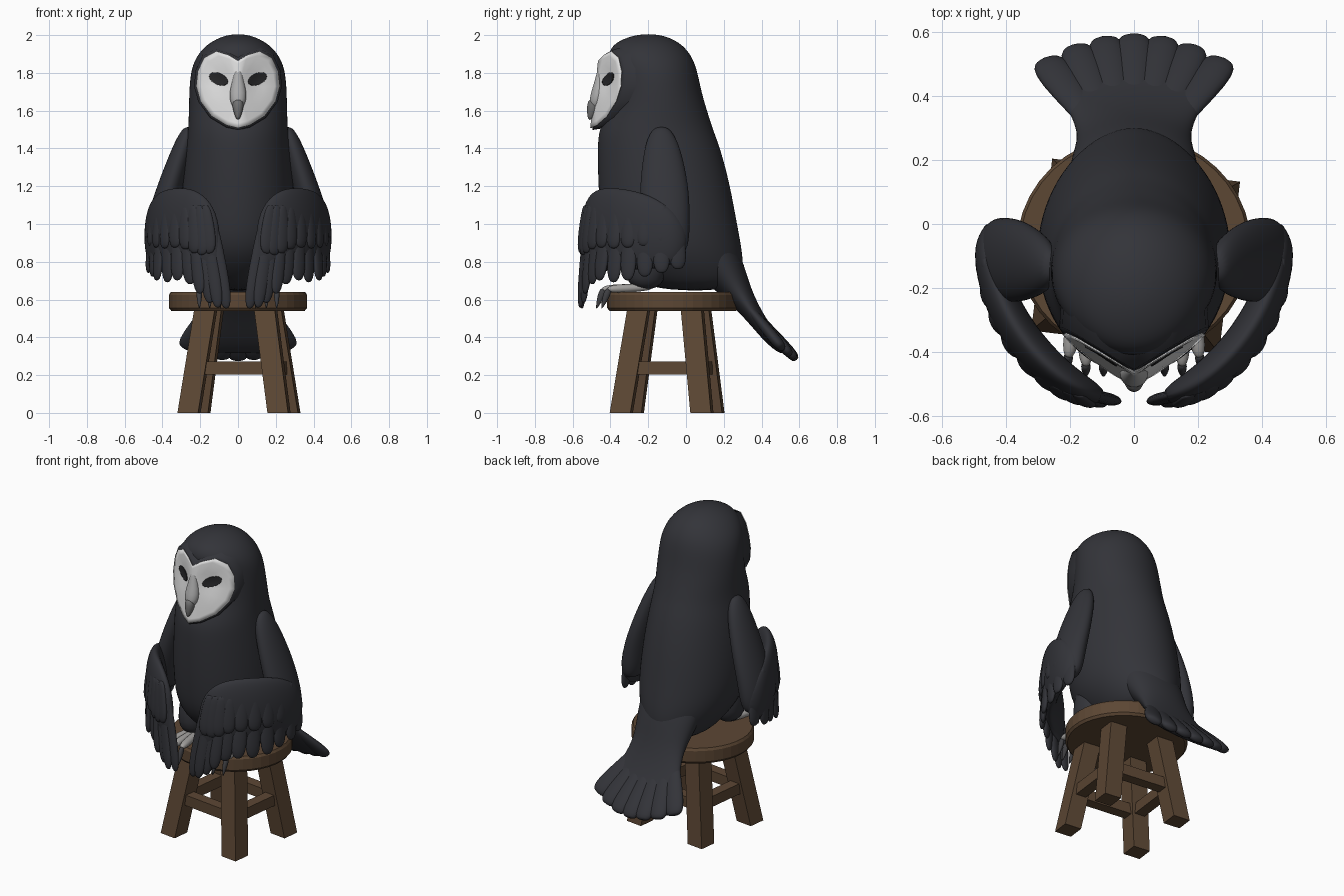
import bpy, bmesh, math
from mathutils import Vector as V

if "Cube" in bpy.data.objects:
    bpy.data.objects.remove(bpy.data.objects["Cube"])


def material(name, rgb):
    m = bpy.data.materials.new(name)
    m.diffuse_color = (*rgb, 1)
    m.use_nodes = True
    m.node_tree.nodes["Principled BSDF"].inputs["Base Color"].default_value = m.diffuse_color
    return m


FEATHER = material("charcoal feathers", (0.033, 0.034, 0.041))
WHITE = material("white face", (0.76, 0.76, 0.76))
GREY = material("grey bridge", (0.42, 0.42, 0.42))
BEAK = material("dark grey beak", (0.17, 0.17, 0.17))
EYE = material("dark eyes", (0.02, 0.02, 0.022))
FOOT = material("pale grey feet", (0.36, 0.35, 0.34))
CLAW = material("dark claws", (0.05, 0.05, 0.055))
WOOD = material("brown wood", (0.108, 0.063, 0.034))


def finish(name, bm, mat, smooth=True, sub=0):
    bmesh.ops.recalc_face_normals(bm, faces=bm.faces)
    me = bpy.data.meshes.new(name)
    for f in bm.faces:
        f.smooth = smooth
    bm.to_mesh(me)
    bm.free()
    me.materials.append(mat)
    ob = bpy.data.objects.new(name, me)
    bpy.context.collection.objects.link(ob)
    if sub:
        mod = ob.modifiers.new("smooth", 'SUBSURF')
        mod.levels = mod.render_levels = sub
    return ob


def loft(name, rings, mat, seg=16, sub=2, smooth=True, turn=0.0):
    """Skin through rings given as (centre, axis a, axis b)."""
    bm = bmesh.new()
    loops = []
    for c, a, b in rings:
        c, a, b = V(c), V(a), V(b)
        loops.append([bm.verts.new(c + a * math.cos(t) + b * math.sin(t))
                      for t in (turn + 2 * math.pi * i / seg for i in range(seg))])
    for l, m in zip(loops, loops[1:]):
        for i in range(seg):
            j = (i + 1) % seg
            bm.faces.new((l[i], l[j], m[j], m[i]))
    bm.faces.new(loops[0])
    bm.faces.new(loops[-1])
    return finish(name, bm, mat, smooth, sub)


def pod(name, p0, p1, wide, thick, normal, mat,
        prof=((0, .3), (.06, .65), (.35, .9), (.75, 1), (.93, .75), (1, .3))):
    """Flattened rounded rod from p0 to p1, such as a feather or toe."""
    p0, p1 = V(p0), V(p1)
    d = p1 - p0
    a = d.cross(V(normal)).normalized()
    n = a.cross(d).normalized()
    loft(name, [(p0 + d * t, a * wide * r, n * thick * r) for t, r in prof], mat, 10, 1)


def beam(name, p0, p1, w, rot):
    """Square wooden bar."""
    p0, p1 = V(p0), V(p1)
    d = p1 - p0
    if abs(d.z) > .3:
        a, b = V((math.cos(rot), math.sin(rot), 0)), V((-math.sin(rot), math.cos(rot), 0))
    else:
        b = V((0, 0, 1))
        a = d.cross(b).normalized()
    k = w / 2 * math.sqrt(2)
    loft(name, [(p0, a * k, b * k), (p1, a * k, b * k)], WOOD, 4, 0, False, math.pi / 4)


# ---------------- stool ----------------
SY = -0.07
loft("seat", [((0, SY, z), (r + .018, 0, 0), (0, r, 0)) for z, r in
              ((.54, .335), (.555, .347), (.625, .347), (.64, .338))], WOOD, 40, 0, False)
ROT = math.radians(-7)


def leg_point(sx, sy, z):
    k = 1 - .33 * z / .54
    x, y = sx * .24 * k, sy * .215 * k
    return (x * math.cos(ROT) - y * math.sin(ROT) + .005,
            x * math.sin(ROT) + y * math.cos(ROT) - .1 + .02 * z, z)


corners = [(-1, -1), (1, -1), (1, 1), (-1, 1)]
for i, c in enumerate(corners):
    beam("stool_leg", leg_point(*c, 0), leg_point(*c, .56), .11, ROT)
    beam("stool_stretcher", leg_point(*c, .237), leg_point(*corners[(i + 1) % 4], .237), .068, 0)

# ---------------- body and head ----------------
body = [(.645, .05, .14, .2), (.72, .01, .215, .30), (.85, -.06, .29, .365), (1.0, -.09, .31, .365),
        (1.2, -.115, .3, .355), (1.4, -.143, .28, .33), (1.5, -.16, .267, .307), (1.6, -.15, .264, .265),
        (1.7, -.155, .262, .24), (1.8, -.165, .255, .23), (1.88, -.19, .23, .23),
        (1.95, -.205, .17, .19), (1.99, -.2, .095, .11), (2.005, -.2, .03, .035)]
loft("body", [((0, cy, z), (rx, 0, 0), (0, ry, 0)) for z, cy, rx, ry in body], FEATHER, 20, 2)

# ---------------- tail ----------------
up = V((0, .75, .65))
loft("tail_base", [((0, y, z), (w, 0, 0), up * t) for y, z, w, t in
                   ((.08, .93, .2, .12), (.13, .87, .215, .14), (.215, .74, .195, .115),
                    (.28, .635, .175, .075), (.35, .53, .205, .05), (.43, .42, .25, .04),
                    (.49, .355, .275, .034), (.53, .32, .255, .02))], FEATHER, 16, 2)
for i in range(-3, 4):
    u = i / 3
    pod("tail_feather", (.10 * u, .28, .62), (.275 * u, .587 - .075 * u * u, .28 + .06 * u * u),
        .068, .034, up, FEATHER,
        ((0, .3), (.06, .55), (.35, .75), (.8, 1), (.95, .85), (1, .5)))

# ---------------- face ----------------


def face_y(x, z):
    bowl = .018 * math.exp(-((abs(x) - .1) ** 2 + (z - 1.76) ** 2) / .004)
    return -.458 - .045 * (1.9 - z) / .39 + .5 * abs(x) + .5 * x * x + bowl


HEART = [(0, 1.865), (.05, 1.895), (.115, 1.915), (.18, 1.88), (.213, 1.81), (.222, 1.73),
         (.2, 1.65), (.14, 1.57), (.06, 1.522), (0, 1.508)]
HEART += [(-x, z) for x, z in HEART[-2:0:-1]]


def patch(name, outline, centre, scale, offset, mat, depth=0):
    """Polar grid laid on the face surface, with an optional rim going back."""
    bm = bmesh.new()
    cx, cz = centre
    n = len(outline)
    loops = []
    for k in range(1, 9):
        r = scale * k / 8
        pts = [(cx + (x - cx) * r, cz + (z - cz) * r) for x, z in outline]
        loops.append([bm.verts.new((x, face_y(x, z) + offset, z)) for x, z in pts])
    if depth:
        # rim blends up into the crown and back into the cheeks
        loops.append([bm.verts.new((v.co.x * .97, v.co.y + depth,
                                    v.co.z + .14 * max(0, v.co.z - 1.7) - .1 * min(0, v.co.z - 1.7)))
                      for v in loops[-1]])
    mid = bm.verts.new((cx, face_y(cx, cz) + offset, cz))
    for i in range(n):
        j = (i + 1) % n
        bm.faces.new((mid, loops[0][i], loops[0][j]))
        for l, m in zip(loops, loops[1:]):
            bm.faces.new((l[i], m[i], m[j], l[j]))
    ob = finish(name, bm, mat)
    if not depth:
        ob.modifiers.new("thickness", 'SOLIDIFY').thickness = .004
    return ob


patch("face_ruff", HEART, (0, 1.72), 1.05, .008, FEATHER, .12)
patch("face_disc", HEART, (0, 1.72), 1.0, -.004, WHITE)
for s in (-1, 1):
    eye = [(s * (.104 + .049 * math.cos(t)),
            1.768 + .032 * math.sin(t) + .014 * math.cos(t)) for t in
           (2 * math.pi * i / 16 for i in range(16))]
    patch("eye", eye, (s * .104, 1.768), 1, -.009, EYE)
loft("nose_bridge", [((0, y, z), (w, 0, 0), (0, d, 0)) for z, y, w, d in
                     ((1.84, -.452, .012, .012), (1.76, -.455, .03, .028), (1.69, -.465, .05, .042),
                      (1.64, -.475, .042, .04), (1.61, -.48, .02, .02))], GREY, 12, 1)
loft("beak", [((0, y, z), (w, 0, 0), (0, d, 0)) for z, y, w, d in
              ((1.665, -.485, .024, .03), (1.63, -.49, .034, .036), (1.59, -.497, .024, .028),
               (1.55, -.51, .007, .01))], BEAK, 12, 1)

# ---------------- wings, legs and feet ----------------
# x, y, top height, lower height, half thickness of the folded forewing
FOREWING = [(.45, .01, .98, .86, .02), (.472, -.05, 1.06, .79, .04), (.465, -.13, 1.13, .76, .05),
            (.425, -.26, 1.18, .75, .058), (.345, -.39, 1.2, .75, .06), (.24, -.49, 1.195, .74, .055),
            (.15, -.54, 1.13, .70, .045), (.095, -.553, 1.0, .70, .02)]
# root then tip of each long feather
FEATHERS = [((.15, -.54, 1.06), (.06, -.56, .55)), ((.18, -.535, 1.05), (.105, -.56, .555)),
            ((.21, -.525, 1.02), (.15, -.55, .58)), ((.24, -.51, 1.0), (.2, -.535, .63)),
            ((.28, -.48, 1.0), (.255, -.505, .68)), ((.33, -.43, 1.0), (.32, -.46, .7)),
            ((.38, -.37, 1.0), (.38, -.39, .69)), ((.42, -.30, 1.0), (.43, -.31, .7)),
            ((.45, -.22, 1.0), (.46, -.22, .72)), ((.465, -.13, 1.0), (.475, -.13, .74)),
            ((.465, -.05, 1.0), (.47, -.04, .76))]
for s in (-1, 1):
    side = "right" if s > 0 else "left"

    def out(p):
        return V((p[0] * s, p[1] + .1, 0)).normalized()

    def m(p, push=0):
        return V((p[0] * s, p[1], p[2])) + out(p) * push

    # upper arm
    loft(side + "_upper_wing", [((s * x, y, z), (rx, 0, 0), (0, ry, 0)) for z, x, y, rx, ry in
         ((1.515, .262, -.13, .02, .03), (1.48, .272, -.13, .04, .065), (1.4, .295, -.125, .058, .1),
          (1.2, .36, -.115, .072, .135), (1.02, .41, -.11, .08, .135), (.9, .425, -.09, .07, .11),
          (.83, .43, -.08, .04, .07))], FEATHER, 14, 2)
    # forewing sheet wrapped round the front
    loft(side + "_forewing", [(m((x, y, (zt + zb) / 2), -.015), (0, 0, (zt - zb) / 2), out((x, y)) * t)
                              for x, y, zt, zb, t in FOREWING], FEATHER, 14, 2)
    for i, (p, q) in enumerate(FEATHERS):
        pod(side + "_flight_feather", m(p, -.012), m(q, -.008 + .008 * (i % 2)),
            .042 if i < 4 else .05, .022, out(q), FEATHER)
        if 0 < i < 10:
            mid = V(p).lerp(V(q), .42)
            pod(side + "_covert_feather", m((p[0], p[1], 1.1), -.005), m(mid, .01), .05, .022,
                out(p), FEATHER)
    # thigh, toes and claws
    pod(side + "_thigh", (s * .16, -.2, .98), (s * .16, -.22, .655), .1, .12, (0, 1, 0), FEATHER)
    for dx in (-.055, 0, .055):
        x = s * (.15 + dx)
        tip = (x, -.445 + .5 * max(dx, 0), .655)
        pod(side + "_toe", (s * (.15 + dx * .3), -.18, .665), tip, .028, .025, (0, 0, 1), FOOT)
        pod(side + "_claw", (x, tip[1] + .01, .66), (x, tip[1] - .03, .55), .018, .022, (0, 1, 0), CLAW,
            ((0, .5), (.2, 1), (.6, .7), (1, .15)))
